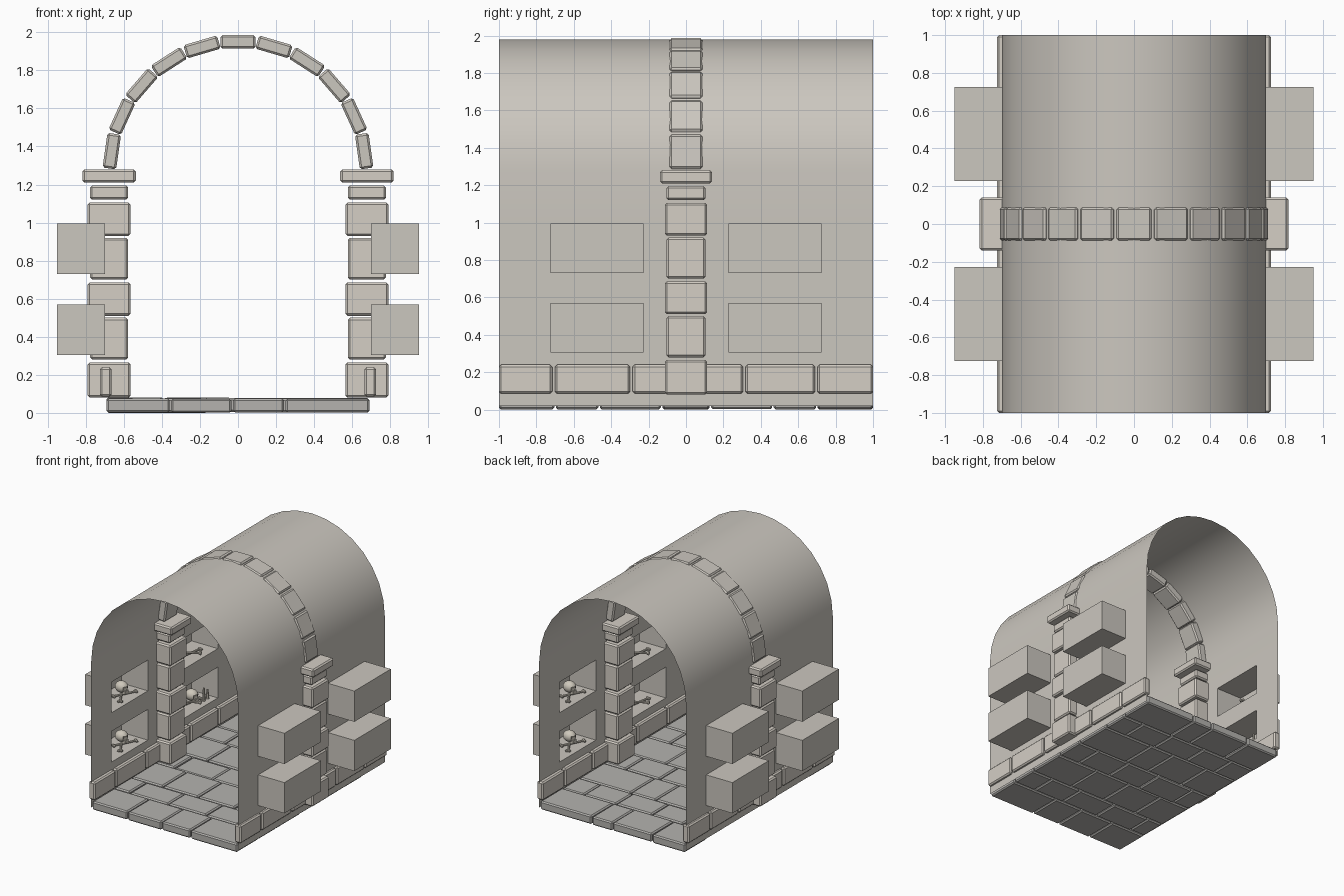
import bpy, bmesh, math, random
from mathutils import Vector, Matrix

if "Cube" in bpy.data.objects:
    bpy.data.objects.remove(bpy.data.objects["Cube"])

random.seed(4)
R, SPRING = 0.70, 1.28          # vault radius and springing height


def material(name, rgb):
    m = bpy.data.materials.new(name)
    m.diffuse_color = (*rgb, 1)
    m.use_nodes = True
    m.node_tree.nodes["Principled BSDF"].inputs["Base Color"].default_value = m.diffuse_color
    return m


STONE = material("stone", (0.60, 0.57, 0.52))
PALE = material("pale_stone", (0.66, 0.62, 0.56))
PAVING = material("paving", (0.46, 0.45, 0.43))
BONE = material("bone", (0.62, 0.58, 0.50))


def finish(name, bm, mat, smooth=None):
    me = bpy.data.meshes.new(name)
    bmesh.ops.recalc_face_normals(bm, faces=bm.faces)
    bm.to_mesh(me)
    bm.free()
    me.materials.append(mat)
    if smooth:
        me.shade_smooth()
        me.set_sharp_from_angle(angle=math.radians(smooth))
    ob = bpy.data.objects.new(name, me)
    bpy.context.collection.objects.link(ob)
    return ob


def block(name, lo, hi, mat, bevel=0.011, rot=None):
    """Stone block between two corners, with chamfered edges."""
    lo, hi = Vector(lo), Vector(hi)
    bm = bmesh.new()
    bmesh.ops.create_cube(bm, size=1, matrix=Matrix.Diagonal((*(hi - lo), 1)))
    ob = finish(name, bm, mat)
    ob.location = (lo + hi) / 2
    if rot:
        ob.rotation_euler = rot
    mod = ob.modifiers.new("chamfer", 'BEVEL')
    mod.width, mod.segments = bevel, 1
    return ob


# Tunnel shell: walls with burial niches, and the barrel vault
def quad(bm, *pts):
    bm.faces.new([bm.verts.new(p) for p in pts])


bm = bmesh.new()
ys = [-1, -0.725, -0.228, 0.228, 0.725, 1]
zs = [0.02, 0.305, 0.57, 0.73, 0.995, SPRING]
for s in (-1, 1):
    for i in range(5):
        for j in range(5):
            y0, y1, z0, z1 = ys[i], ys[i + 1], zs[j], zs[j + 1]
            a, b = s * R, s * 0.95
            if i in (1, 3) and j in (1, 3):
                quad(bm, (b, y0, z0), (b, y1, z0), (b, y1, z1), (b, y0, z1))
                for z in (z0, z1):
                    quad(bm, (a, y0, z), (a, y1, z), (b, y1, z), (b, y0, z))
                for y in (y0, y1):
                    quad(bm, (a, y, z0), (b, y, z0), (b, y, z1), (a, y, z1))
            else:
                quad(bm, (a, y0, z0), (a, y1, z0), (a, y1, z1), (a, y0, z1))
N = 16
arc = [(R * math.cos(math.pi * k / N), SPRING + R * math.sin(math.pi * k / N)) for k in range(N + 1)]
for (xa, za), (xb, zb) in zip(arc, arc[1:]):
    for y0, y1 in zip(ys, ys[1:]):
        quad(bm, (xa, y0, za), (xa, y1, za), (xb, y1, zb), (xb, y0, zb))
bmesh.ops.remove_doubles(bm, verts=bm.verts, dist=1e-4)
finish("tunnel_shell", bm, STONE, 30)

# Arch rib of eleven wedge stones
for k in range(11):
    a = math.pi * (k + 0.5) / 11
    c = Vector((0.67 * math.cos(a), 0, SPRING + 0.67 * math.sin(a)))
    h = Vector((0.036, 0.088, 0.092))
    block("arch_stone", c - h, c + h, STONE, rot=(0, -a, 0))

# Pillars: z range, half width in x, half width in y
courses = [(0.08, 0.265, 0.113, 0.113), (0.28, 0.50, 0.10, 0.104),
           (0.51, 0.685, 0.113, 0.113), (0.70, 0.92, 0.10, 0.104),
           (0.93, 1.105, 0.113, 0.113), (1.12, 1.195, 0.10, 0.104),
           (1.21, 1.28, 0.14, 0.14)]
skirt = [(-1, -0.715), (-0.70, -0.30), (-0.285, -0.10), (0.10, 0.305), (0.318, 0.69), (0.703, 1)]
for s in (-1, 1):
    for n, (z0, z1, hx, hy) in enumerate(courses):
        name = "pillar_cap" if n == 6 else "pillar_stone"
        block(name, (s * 0.677 - hx, -hy, z0), (s * 0.677 + hx, hy, z1), PALE)
    # Skirting stones along the foot of each wall
    for y0, y1 in skirt:
        block("skirting_stone", (s * 0.695 - 0.03, y0, 0.085), (s * 0.695 + 0.03, y1, 0.24), PALE)

# Floor slabs in staggered rows
rows = [-1, -0.70, -0.465, -0.13, 0.13, 0.465, 0.70, 1]
first = [-0.695, -0.355, -0.03, 0.245, 0.695]
for r in range(7):
    if r % 2 == 0:
        cuts = [c + (random.uniform(-0.05, 0.05) if r and abs(c) < 0.6 else 0) for c in first]
    else:
        cuts = [-0.695] + [c + random.uniform(-0.05, 0.05) for c in (-0.5, -0.17, 0.14, 0.45)] + [0.695]
    for x0, x1 in zip(cuts, cuts[1:]):
        dz = random.uniform(0, 0.008)
        block("floor_slab", (x0 + 0.004, rows[r] + 0.004 * (r > 0), dz),
              (x1 - 0.004, rows[r + 1] - 0.004 * (r < 6), 0.073 + dz), PAVING, 0.01)


# Niche contents
def skull(p, s):
    """Cranium with sunken eye sockets and a jaw, facing the corridor."""
    bm = bmesh.new()
    bmesh.ops.create_uvsphere(bm, u_segments=16, v_segments=10, radius=0.048)
    for v in bm.verts:
        for e in (-1, 1):
            if (v.co - Vector((-s * 0.043, e * 0.018, -0.008))).length < 0.014:
                v.co.x *= 0.65
        v.co.x *= 1.15
    m = Matrix.Translation((-s * 0.03, 0, -0.036)) @ Matrix.Diagonal((0.04, 0.046, 0.028, 1))
    bmesh.ops.create_cube(bm, size=1, matrix=m)
    finish("skull", bm, BONE, 35).location = p


def bone(p, yaw, length=0.2):
    """Long bone: shaft with two knobs at each end."""
    bm = bmesh.new()
    turn = Matrix.Rotation(math.pi / 2, 4, 'Y')
    bmesh.ops.create_cone(bm, cap_ends=True, segments=8, radius1=0.009, radius2=0.009,
                          depth=length, matrix=turn)
    for e in (-1, 1):
        for k in (-1, 1):
            bmesh.ops.create_icosphere(bm, subdivisions=1, radius=0.014,
                                       matrix=Matrix.Translation((e * length / 2, k * 0.01, 0)))
    ob = finish("long_bone", bm, BONE, 35)
    ob.location = p
    ob.rotation_euler.z = yaw


def candle(p, h):
    bm = bmesh.new()
    bmesh.ops.create_cone(bm, cap_ends=True, segments=8, radius1=0.014, radius2=0.008,
                          depth=h, matrix=Matrix.Translation((0, 0, h / 2)))
    finish("candle", bm, BONE, 35).location = p


LOW, HIGH = 0.305, 0.73
for s in (-1, 1):
    for z in (LOW, HIGH):
        # skull resting on bones in the near niches
        skull((s * 0.83, s * 0.40, z + 0.068), s)
        for t, yaw in ((-0.02, 1.1), (0.03, 2.1)):
            bone((s * 0.80, s * (0.42 + t), z + 0.014), yaw)
        # loose bones in the far niches
        for t, yaw in ((0, 1.4), (0.05, 0.5)):
            bone((s * 0.81, s * (-0.52 + t), z + 0.014 + abs(t) * 0.4), yaw)
skull((-0.84, 0.57, LOW + 0.05), -1)
for y, h in ((0.62, 0.11), (0.67, 0.08)):
    candle((-0.76, y, LOW), h)
